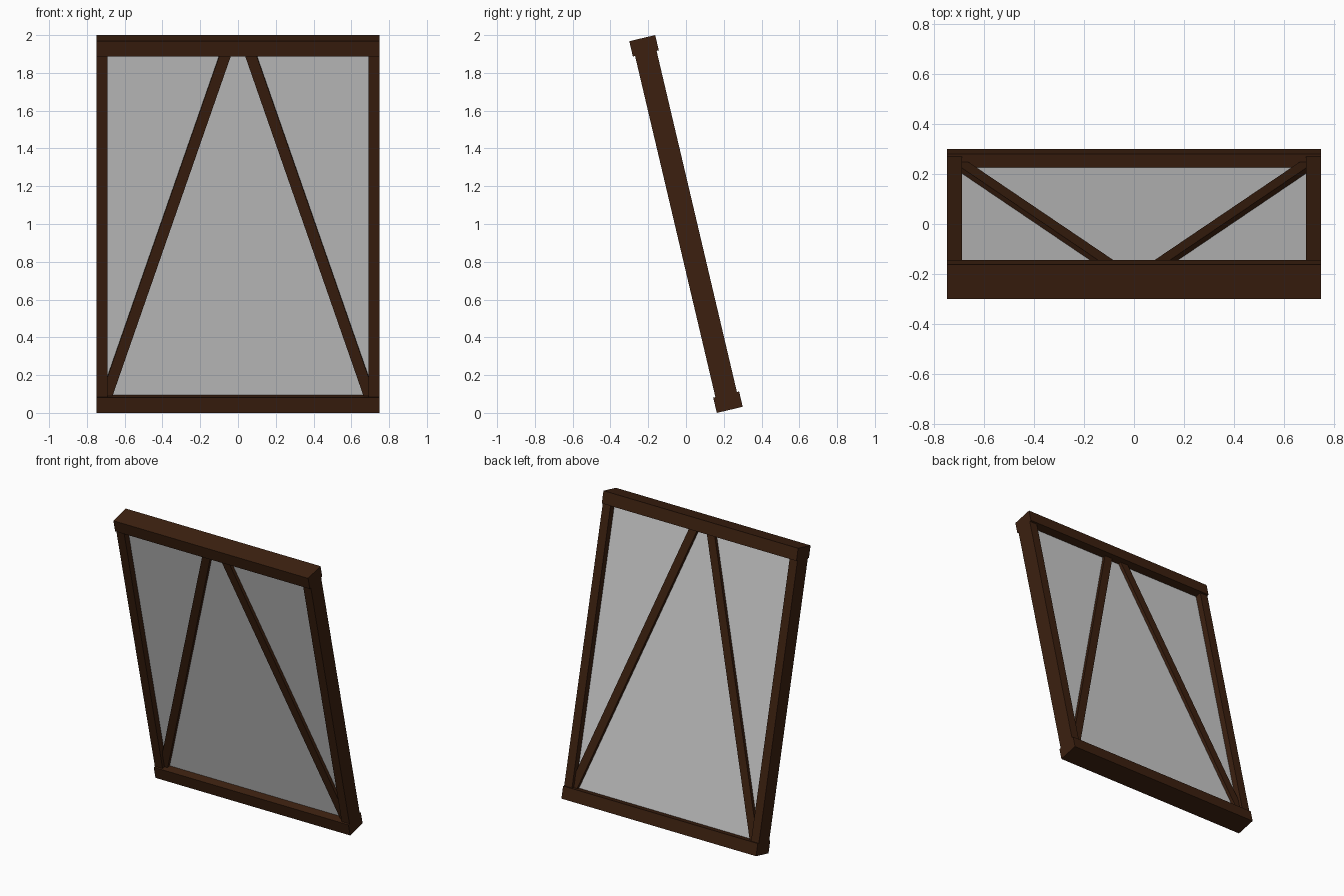
import bpy
import math
from mathutils import Matrix, Vector

if "Cube" in bpy.data.objects:
    bpy.data.objects.remove(bpy.data.objects["Cube"])

TILT = math.radians(13.25)      # the frame leans towards the front
LENGTH, DEPTH = 2.0215, 0.141   # size of the frame along and across the lean
HALF_W, RAIL_H, STILE_W = 0.75, 0.083, 0.06
lean = Matrix.Translation((0, 0, 1)) @ Matrix.Rotation(TILT, 4, 'X')

wood = bpy.data.materials.new("dark_wood")
wood.diffuse_color = (0.045, 0.0145, 0.005, 1)
wood.use_nodes = True
wood.node_tree.nodes["Principled BSDF"].inputs["Base Color"].default_value = wood.diffuse_color


def box(name, size, centre, spin=0.0, material=wood):
    """Box laid out in the upright frame, then leaned into place."""
    bpy.ops.mesh.primitive_cube_add(size=1)
    ob = bpy.context.object
    ob.name = name
    ob.data.transform(Matrix.Diagonal((*size, 1)))
    ob.matrix_world = lean @ Matrix.Translation(centre) @ Matrix.Rotation(spin, 4, 'Y')
    if material:
        ob.data.materials.append(material)
    return ob


# Top and bottom rails
rail_z = (LENGTH - RAIL_H) / 2
for name, s in (("top_rail", 1), ("bottom_rail", -1)):
    box(name, (2 * HALF_W, DEPTH, RAIL_H), (0, 0, s * rail_z))

# Side stiles and diagonal braces, mirrored left and right
stile_len = LENGTH - 2 * RAIL_H
for side, s in (("left", -1), ("right", 1)):
    box(side + "_stile", (STILE_W, 0.117, stile_len),
        (s * (HALF_W - STILE_W / 2), 0, 0))
    low, high = Vector((s * 0.703, 0, -0.95)), Vector((s * 0.059, 0, 0.95))
    run = high - low
    box(side + "_brace", (0.058, 0.075, run.length), (low + high) / 2,
        math.atan2(run.x, run.z))

# Infill panel, let slightly into the frame
box("panel", (2 * (HALF_W - STILE_W) + 0.02, 0.03, stile_len + 0.02),
    (0, 0, 0), material=None)
